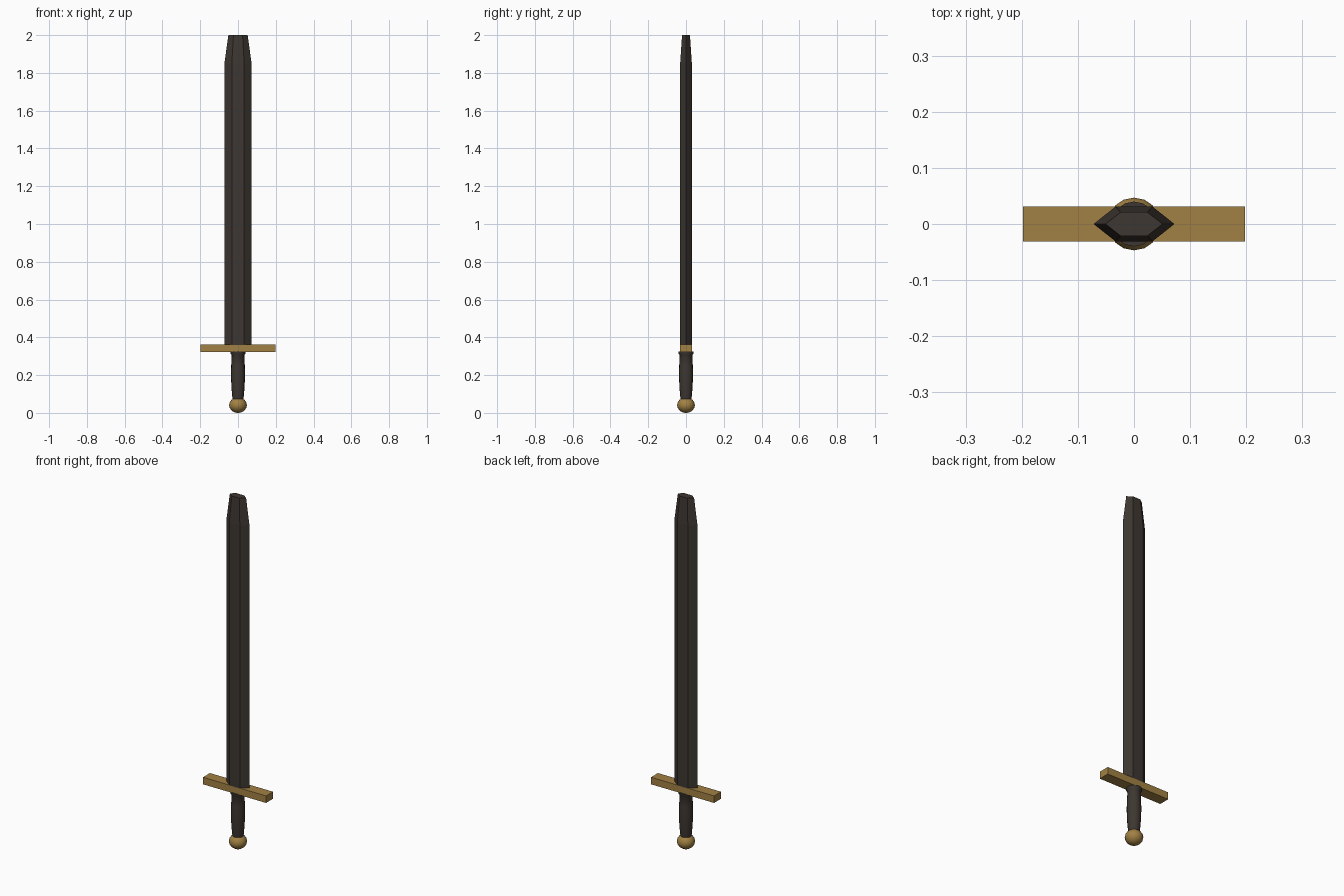
import bpy, bmesh, math

if "Cube" in bpy.data.objects:
    bpy.data.objects.remove(bpy.data.objects["Cube"])


def material(name, rgb):
    m = bpy.data.materials.new(name)
    m.diffuse_color = (*rgb, 1)
    m.use_nodes = True
    m.node_tree.nodes["Principled BSDF"].inputs["Base Color"].default_value = m.diffuse_color
    return m


dark = material("dark_steel", (0.048, 0.038, 0.031))
gold = material("aged_gold", (0.36, 0.22, 0.058))


def loft(name, rings, mat, smooth=False):
    """Skin a stack of equal-sized point rings and cap both ends."""
    bm = bmesh.new()
    loops = [[bm.verts.new(p) for p in ring] for ring in rings]
    n = len(loops[0])
    for a, b in zip(loops, loops[1:]):
        for i in range(n):
            j = (i + 1) % n
            bm.faces.new((a[i], a[j], b[j], b[i]))
    bm.faces.new(loops[0][::-1])
    bm.faces.new(loops[-1])
    bmesh.ops.recalc_face_normals(bm, faces=bm.faces)
    me = bpy.data.meshes.new(name)
    bm.to_mesh(me)
    bm.free()
    me.materials.append(mat)
    ob = bpy.data.objects.new(name, me)
    bpy.context.collection.objects.link(ob)
    if smooth:
        bpy.ops.object.select_all(action='DESELECT')
        ob.select_set(True)
        bpy.context.view_layer.objects.active = ob
        bpy.ops.object.shade_smooth_by_angle(angle=math.radians(40))
    return ob


def circle(r, z, n=16):
    return [(r * math.cos(math.tau * i / n), r * math.sin(math.tau * i / n), z)
            for i in range(n)]


def hexagon(edge, flat, depth, z):
    return [(edge, 0, z), (flat, depth, z), (-flat, depth, z),
            (-edge, 0, z), (-flat, -depth, z), (flat, -depth, z)]


def rectangle(x, y, z):
    return [(x, y, z), (-x, y, z), (-x, -y, z), (x, -y, z)]


# Blade: flattened hexagon narrowing to a blunt tip
loft("blade", [hexagon(0.072, 0.033, 0.031, 0.36),
               hexagon(0.072, 0.033, 0.031, 1.85),
               hexagon(0.051, 0.024, 0.021, 2.0)], dark)

# Crossguard bar
loft("crossguard", [rectangle(0.198, 0.031, 0.322),
                    rectangle(0.198, 0.031, 0.362)], gold)

# Grip: turned handle with a collar below the guard
grip = [(0.028, 0.07), (0.031, 0.09), (0.035, 0.14), (0.037, 0.20),
        (0.036, 0.25), (0.033, 0.305), (0.040, 0.315), (0.040, 0.324)]
loft("grip", [circle(r, z) for r, z in grip], dark, True)

# Pommel: slightly squashed ball
steps = 8
angles = [math.pi * (0.04 + 0.92 * i / steps) for i in range(steps + 1)]
loft("pommel", [circle(0.047 * math.sin(a), 0.041 - 0.041 * math.cos(a) / math.cos(angles[0]))
                for a in angles], gold, True)
